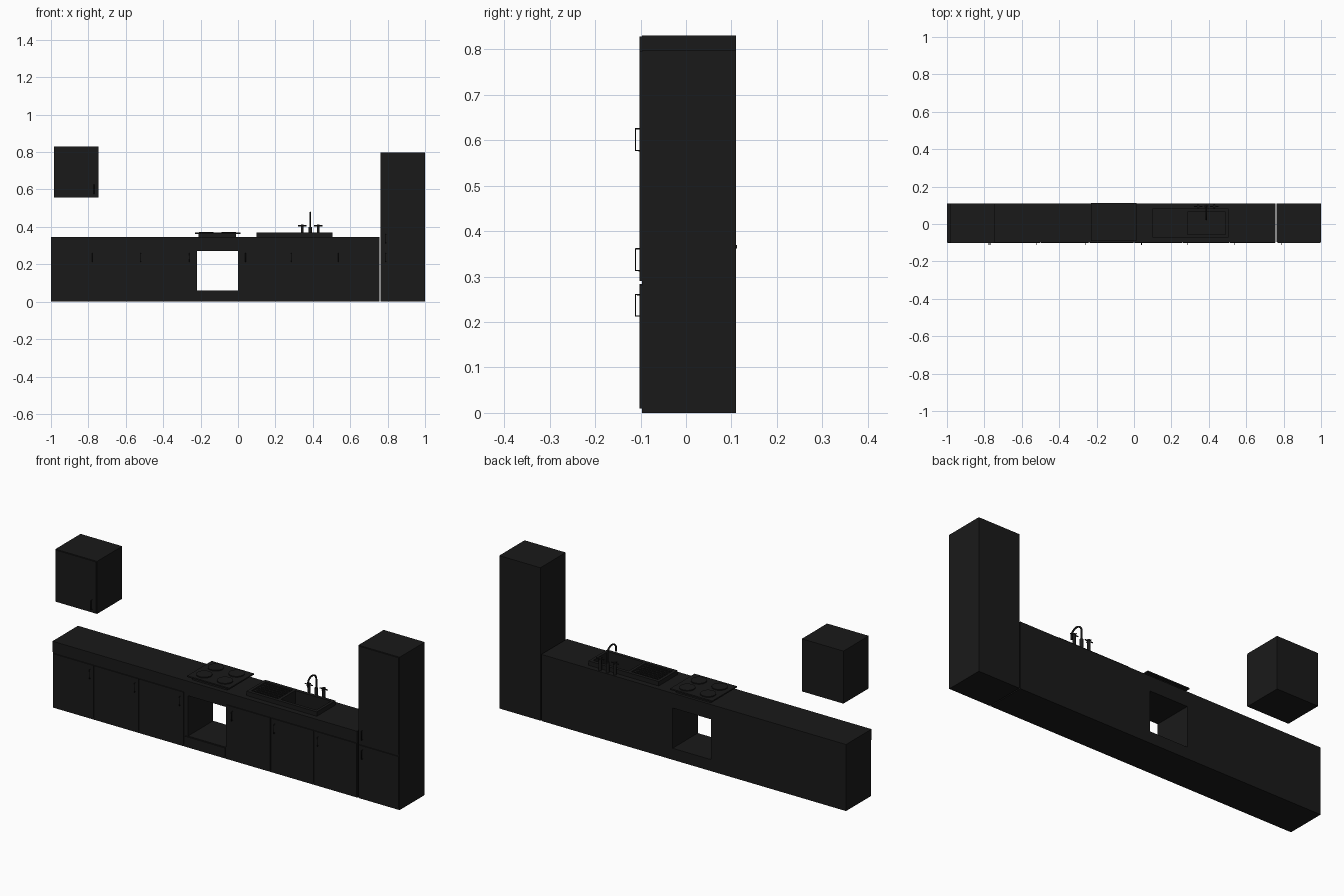
import bpy, math
from mathutils import Vector

if "Cube" in bpy.data.objects:
    bpy.data.objects.remove(bpy.data.objects["Cube"])

black = bpy.data.materials.new("black")
black.diffuse_color = (0.01, 0.01, 0.01, 1)
black.use_nodes = True
black.node_tree.nodes["Principled BSDF"].inputs["Base Color"].default_value = black.diffuse_color


def finish(o, name):
    o.name = name
    o.data.materials.append(black)
    return o


def box(name, x0, x1, y0, y1, z0, z1):
    bpy.ops.mesh.primitive_cube_add(size=1, location=((x0 + x1) / 2, (y0 + y1) / 2, (z0 + z1) / 2))
    o = bpy.context.object
    o.scale = (x1 - x0, y1 - y0, z1 - z0)
    bpy.ops.object.transform_apply(location=False, rotation=False, scale=True)
    return finish(o, name)


def cyl(name, x, y, z0, z1, r, n=24):
    bpy.ops.mesh.primitive_cylinder_add(vertices=n, radius=r, depth=z1 - z0, location=(x, y, (z0 + z1) / 2))
    o = bpy.context.object
    bpy.ops.object.shade_smooth_by_angle()
    return finish(o, name)


def tube(name, pts, r):
    c = bpy.data.curves.new(name, 'CURVE')
    c.dimensions = '3D'
    c.bevel_depth = r
    c.bevel_resolution = 2
    c.use_fill_caps = True
    s = c.splines.new('POLY')
    s.points.add(len(pts) - 1)
    for p, q in zip(s.points, pts):
        p.co = (*q, 1)
    o = bpy.data.objects.new(name, c)
    bpy.context.collection.objects.link(o)
    return finish(o, name)


def cut(target, cutter):
    m = target.modifiers.new("cut", 'BOOLEAN')
    m.operation = 'DIFFERENCE'
    m.solver = 'EXACT'
    m.object = cutter
    bpy.context.view_layer.objects.active = target
    bpy.ops.object.modifier_apply(modifier=m.name)


FRONT, BACK, DOOR = -0.097, 0.11, -0.102


def door(name, x0, x1, z0, z1):
    return box(name, x0 + .003, x1 - .003, DOOR, FRONT + .001, z0, z1)


def handle(name, x, z0, z1):
    tube(name, [(x, DOOR + .001, z0), (x, -.111, z0), (x, -.111, z1), (x, DOOR + .001, z1)], .0016)


# Base cabinets either side of the open oven niche
box("base_left", -1, -.22, FRONT, BACK, 0, .29)
base_right = box("base_right", 0, .757, FRONT, BACK, 0, .29)
box("niche_floor", -.22, 0, FRONT, BACK, 0, .06)
box("niche_top", -.22, 0, FRONT, BACK, .27, .29)
worktop = box("worktop", -1, .757, -.1, BACK, .29, .347)

# Base doors and handles
for i, (x0, x1) in enumerate([(-1, -.76), (-.76, -.5), (-.5, -.24), (0, .26), (.26, .51), (.51, .757)]):
    door(f"base_door_{i}", x0, x1, .01, .284)
for i, x in enumerate([-.78, -.52, -.26, .04, .285, .535]):
    handle(f"base_handle_{i}", x, .213, .26)
box("niche_drawer", -.235, -.003, DOOR, FRONT + .001, .01, .057)

# Tall cabinet with two doors
box("tall_cabinet", .763, 1, FRONT, BACK, 0, .797)
door("tall_lower_door", .763, 1, .01, .28)
door("tall_upper_door", .763, 1, .29, .795)
handle("tall_lower_handle", .79, .213, .26)
handle("tall_upper_handle", .79, .313, .361)

# Wall cabinet
box("wall_cabinet", -.985, -.745, FRONT, BACK, .556, .83)
door("wall_door", -.985, -.745, .56, .828)
handle("wall_handle", -.77, .577, .625)

# Hob with four burners
box("hob_plate", -.23, .013, -.09, .112, .362, .369)
box("hob_base", -.21, -.01, -.075, .095, .346, .363)
for x in (-.17, -.05):
    for y in (-.035, .06):
        cyl("burner", x, y, .36, .374, .038)

# Sink with a bowl and a ribbed drainer
sink = box("sink", .1, .505, -.072, .082, .346, .37)
bowl = box("bowl_cutter", .285, .49, -.055, .065, .25, .4)
tray = box("drainer_cutter", .115, .27, -.055, .065, .362, .4)
for target in (sink, worktop, base_right):
    cut(target, bowl)
cut(sink, tray)
for o in (bowl, tray):
    bpy.data.objects.remove(o)
for i in range(6):
    y = -.045 + i * .02
    box("drainer_rib", .125, .26, y - .003, y + .003, .361, .367)
cyl("drain", .387, .005, .249, .253, .014)

# Tap: arched spout and two cross-handled valves
TX, TY = .386, .094
cyl("tap_base", TX, TY, .346, .40, .009)
arc = [(TX, TY - .035 + .035 * math.cos(a), .445 + .032 * math.sin(a))
       for a in [math.pi * k / 12 for k in range(13)]]
tube("tap_spout", [(TX, TY, .39)] + arc + [(TX, TY - .07, .43)], .0045)
for sx in (-1, 1):
    x = TX + sx * .043
    cyl("valve", x, TY, .346, .413, .0075)
    tube("valve_bar_x", [(x - .022, TY, .406), (x + .022, TY, .406)], .003)
    tube("valve_bar_y", [(x, TY - .015, .406), (x, TY + .015, .406)], .003)
